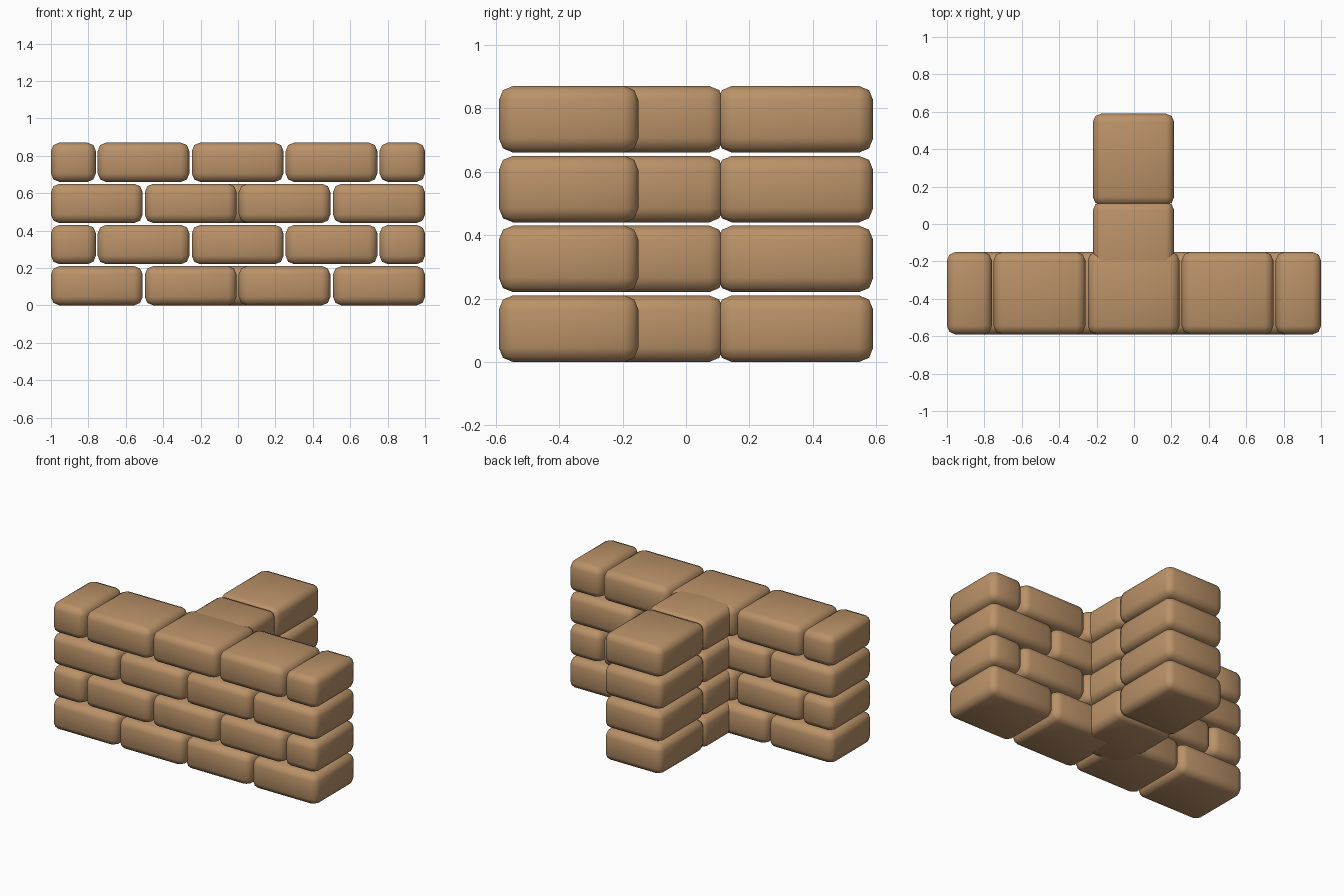
import bpy, bmesh

if "Cube" in bpy.data.objects:
    bpy.data.objects.remove(bpy.data.objects["Cube"])

mat = bpy.data.materials.new("sandy brown brick")
mat.diffuse_color = (0.49, 0.285, 0.138, 1)
mat.use_nodes = True
mat.node_tree.nodes["Principled BSDF"].inputs["Base Color"].default_value = mat.diffuse_color

PITCH, HEIGHT = 0.22, 0.21      # course spacing and brick height


def brick(name, x0, x1, y0, y1, z0):
    """Rounded block filling the given extents."""
    bm = bmesh.new()
    bmesh.ops.create_cube(bm, size=1)
    for v in bm.verts:
        v.co.x = x1 if v.co.x > 0 else x0
        v.co.y = y1 if v.co.y > 0 else y0
        v.co.z = z0 + (HEIGHT if v.co.z > 0 else 0)
    bmesh.ops.bevel(bm, geom=bm.edges[:], offset=0.045, segments=2,
                    profile=0.5, affect='EDGES')
    bmesh.ops.recalc_face_normals(bm, faces=bm.faces[:])
    for f in bm.faces:
        f.smooth = True
    me = bpy.data.meshes.new(name)
    bm.to_mesh(me)
    bm.free()
    me.materials.append(mat)
    bpy.context.collection.objects.link(bpy.data.objects.new(name, me))


# Brick spans along x for the two alternating courses of the front wall
whole = [(-1, -0.51), (-0.498, -0.008), (0.004, 0.494), (0.508, 1)]
offset = [(-1, -0.76), (-0.75, -0.26), (-0.247, 0.243), (0.255, 0.745), (0.757, 1)]

for row in range(4):
    z = row * PITCH
    # Front wall course
    for a, b in (offset if row % 2 else whole):
        brick("wall_brick", a, b, -0.59, -0.15, z)
    # Stem running back from the wall
    brick("stem_inner_brick", -0.22, 0.215, -0.38, 0.118, z)
    brick("stem_outer_brick", -0.22, 0.215, 0.1, 0.59, z)
